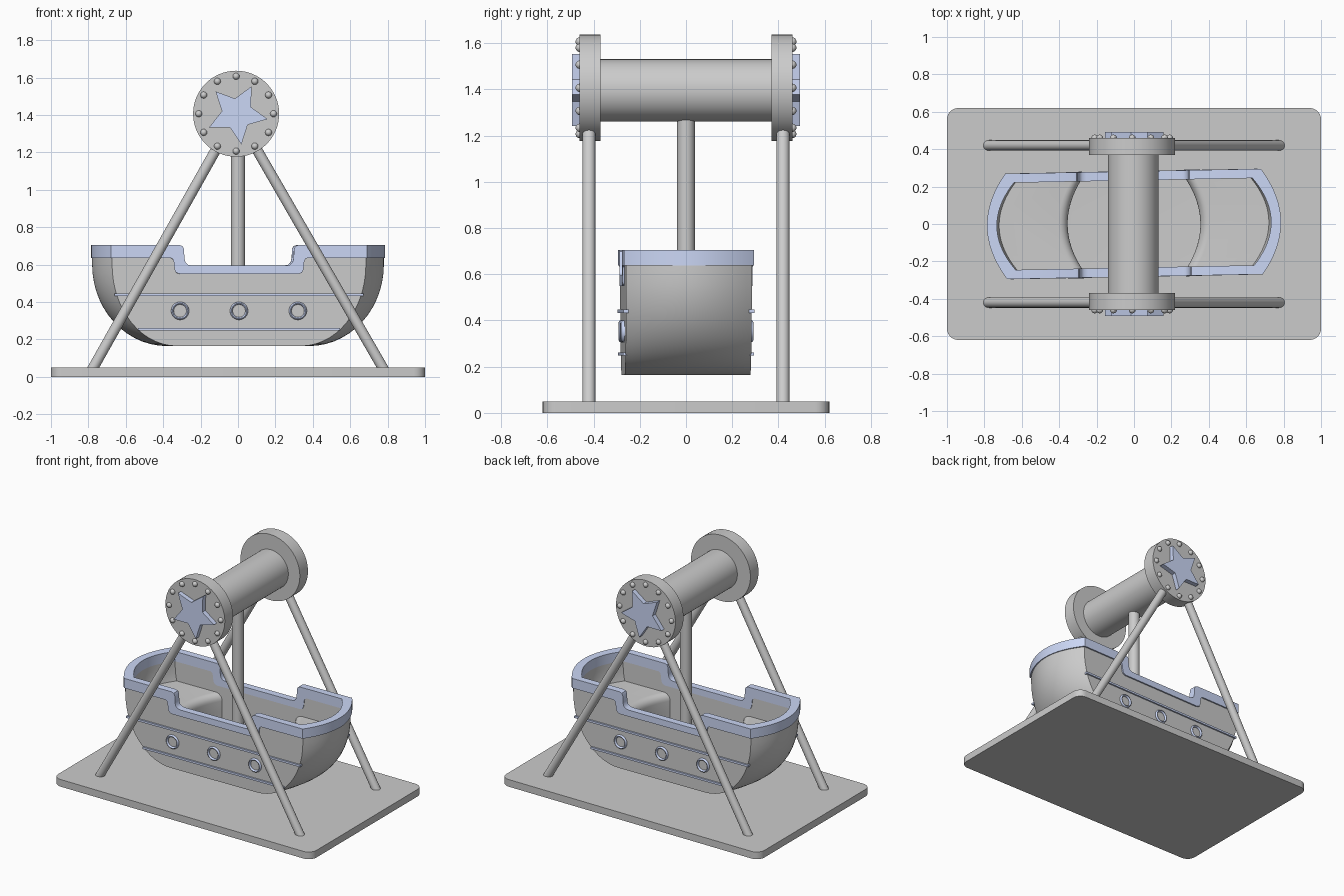
import bpy, bmesh, math
from mathutils import Vector, Matrix

if "Cube" in bpy.data.objects:
    bpy.data.objects.remove(bpy.data.objects["Cube"])

blue = bpy.data.materials.new("trim_blue")
blue.diffuse_color = (0.60, 0.68, 0.92, 1)
blue.use_nodes = True
blue.node_tree.nodes["Principled BSDF"].inputs["Base Color"].default_value = blue.diffuse_color
YAW = math.radians(1.1)          # the boat sits turned a little on its pole
AX, AZ = -0.01, 1.407            # axle centre


def finish(bm, name, mat=None, yaw=0, angle=35):
    bmesh.ops.recalc_face_normals(bm, faces=bm.faces)
    me = bpy.data.meshes.new(name)
    bm.to_mesh(me)
    bm.free()
    ob = bpy.data.objects.new(name, me)
    bpy.context.collection.objects.link(ob)
    ob.rotation_euler.z = yaw
    if mat:
        me.materials.append(mat)
    smooth(ob, angle)
    return ob


def smooth(ob, angle=35):
    bpy.ops.object.select_all(action='DESELECT')
    ob.select_set(True)
    bpy.context.view_layer.objects.active = ob
    bpy.ops.object.shade_smooth_by_angle(angle=math.radians(angle))


def loft(rings, close=False):
    bm = bmesh.new()
    vs = [[bm.verts.new(p) for p in r] for r in rings]
    n = len(rings[0])
    pairs = list(zip(vs, vs[1:])) + ([(vs[-1], vs[0])] if close else [])
    for a, b in pairs:
        for i in range(n):
            j = (i + 1) % n
            bm.faces.new((a[i], a[j], b[j], b[i]))
    if not close:
        bm.faces.new(vs[0])
        bm.faces.new(vs[-1])
    return bm


def prism(pts, y0, y1):
    return loft([[(x, y, z) for x, z in pts] for y in (y0, y1)])


def rod(name, a, b, r, seg=32):
    a, b = Vector(a), Vector(b)
    d = b - a
    m = Matrix.Translation((a + b) / 2) @ d.to_track_quat('Z', 'Y').to_matrix().to_4x4()
    bm = bmesh.new()
    bmesh.ops.create_cone(bm, cap_ends=True, segments=seg, radius1=r, radius2=r,
                          depth=d.length, matrix=m)
    return finish(bm, name)


def boolean(ob, cutter, op):
    mod = ob.modifiers.new("cut", 'BOOLEAN')
    mod.object, mod.operation, mod.solver = cutter, op, 'EXACT'
    bpy.context.view_layer.objects.active = ob
    bpy.ops.object.modifier_apply(modifier=mod.name)
    bpy.data.objects.remove(cutter)
    smooth(ob)


# base plate with rounded corners
corners = []
for k, (sx, sy) in enumerate(((1, 1), (-1, 1), (-1, -1), (1, -1))):
    for i in range(7):
        t = math.radians(90 * k + 15 * i)
        corners.append((sx * 0.94 + 0.06 * math.cos(t), sy * 0.56 + 0.06 * math.sin(t)))
finish(loft([[(x, y, z) for x, y in corners] for z in (0, 0.05)]), "base_plate")

# axle drum and pole
rod("axle_drum", (-0.004, -0.39, 1.396), (-0.004, 0.39, 1.396), 0.135, 64)
rod("hanging_pole", (0, 0, 0.19), (0, 0, 1.3), 0.038)

# end frames: legs, disc, bolts, star
for s, side in ((-1, "front"), (1, "back")):
    for fx in (-1, 1):
        rod(side + "_leg", (fx * 0.785, s * 0.42, 0.03), (AX, s * 0.42, AZ), 0.028)
    rod(side + "_disc", (AX, s * 0.37, AZ), (AX, s * 0.46, AZ), 0.23, 64)
    bm = bmesh.new()
    for i in range(12):
        t = math.radians(30 * i)
        p = (AX + 0.2 * math.cos(t), s * 0.46, AZ + 0.2 * math.sin(t))
        bmesh.ops.create_uvsphere(bm, u_segments=16, v_segments=10, radius=0.018,
                                  matrix=Matrix.Translation(p))
    finish(bm, side + "_bolts", angle=60)
    star = []
    for i in range(10):
        t = math.radians(-10 + 36 * i)
        r = 0.082 if i % 2 else 0.166
        star.append((-0.005 + r * math.cos(t), AZ + r * math.sin(t)))
    finish(prism(star, s * 0.45, s * 0.493), side + "_star", blue)


# boat plan: straight sides with bowed ends
def outline(L, W, z):
    c, n = 0.13 * L, 24
    ys = [W * (-1 + 2 * i / n) for i in range(n + 1)]
    end = [(L - c * (y / W) ** 2, y, z) for y in ys]
    return end + [(-x, -y, z) for x, y, z in end]


# boat hull shell
arc = [math.radians(90 * i / 14) for i in range(15)]
rings = [outline(0.38 + 0.4 * math.sin(t), 0.272, 0.6 - 0.435 * math.cos(t)) for t in arc]
rings += [outline(0.78, 0.272, 0.65), outline(0.735, 0.237, 0.65)]
rings += [outline(0.335 + 0.4 * math.sin(t), 0.237, 0.6 - 0.39 * math.cos(t))
          for t in reversed(arc)]
hull = finish(loft(rings), "boat_hull", yaw=YAW)

# stepped edge of the side opening, right half from the end inwards
upper = [(0.9, 0.705), (0.32, 0.705), (0.302, 0.699), (0.294, 0.682), (0.292, 0.635),
         (0.286, 0.612), (0.272, 0.599), (0.25, 0.595)]
lower = [(0.9, 0.637), (0.368, 0.637), (0.355, 0.631), (0.349, 0.615), (0.345, 0.575),
         (0.336, 0.557), (0.315, 0.55)]


def full(half):
    return half + [(-x, z) for x, z in reversed(half)]


lip = [(x, z + 0.003) for x, z in full(lower)]
cut = finish(prism(lip + [(-0.9, 0.9), (0.9, 0.9)], -0.5, 0.5), "hull_cutter", yaw=YAW)
boolean(hull, cut, 'DIFFERENCE')

# blue rim following the stepped edge
rim = finish(loft([outline(0.786, 0.282, 0.5), outline(0.786, 0.282, 0.8),
                   outline(0.733, 0.233, 0.8), outline(0.733, 0.233, 0.5)], True),
             "boat_rim", blue, YAW)
band = finish(prism(full(upper) + full(lower)[::-1], -0.5, 0.5), "rim_cutter", blue, YAW)
boolean(rim, band, 'INTERSECT')

# end seats with rounded front edge
profile = [(0.214, 0.355), (0.3, 0.355), (0.38, 0.355), (0.45, 0.355)]
profile += [(0.45 + 0.05 * math.sin(t), 0.405 - 0.05 * math.cos(t))
            for t in (math.radians(15 * i) for i in range(1, 7))]
for s, side in ((-1, "left"), (1, "right")):
    rings = []
    for z, x0 in profile:
        L = 0.355 + 0.4 * math.sqrt(1 - ((0.6 - z) / 0.39) ** 2)
        us = [-1 + i / 8 for i in range(17)]
        back = [(s * (L - 0.1 * u * u), 0.245 * u, z) for u in us]
        front = [(s * (x0 - 0.08 * u * u), 0.245 * u, z) for u in reversed(us)]
        rings.append(back + front)
    finish(loft(rings), side + "_seat", yaw=YAW)

# side stripes and portholes
for s, side in ((-1, "front"), (1, "back")):
    for z, half in ((0.44, 0.665), (0.255, 0.54)):
        bm = bmesh.new()
        bmesh.ops.create_cube(bm, size=1, matrix=Matrix.Translation((0, s * 0.272, z))
                              @ Matrix.Diagonal((2 * half, 0.022, 0.014, 1)))
        finish(bm, side + "_stripe", blue, YAW)
    for x in (-0.315, 0, 0.315):
        ring = []
        for i in range(8):
            a = math.radians(45 * i)
            r, y = 0.041 + 0.007 * math.cos(a), s * 0.274 + 0.011 * math.sin(a)
            ring.append([(x + r * math.cos(b), y, 0.353 + r * math.sin(b))
                         for b in (math.tau * k / 32 for k in range(32))])
        finish(loft(ring, True), side + "_porthole", blue, YAW, 60)
